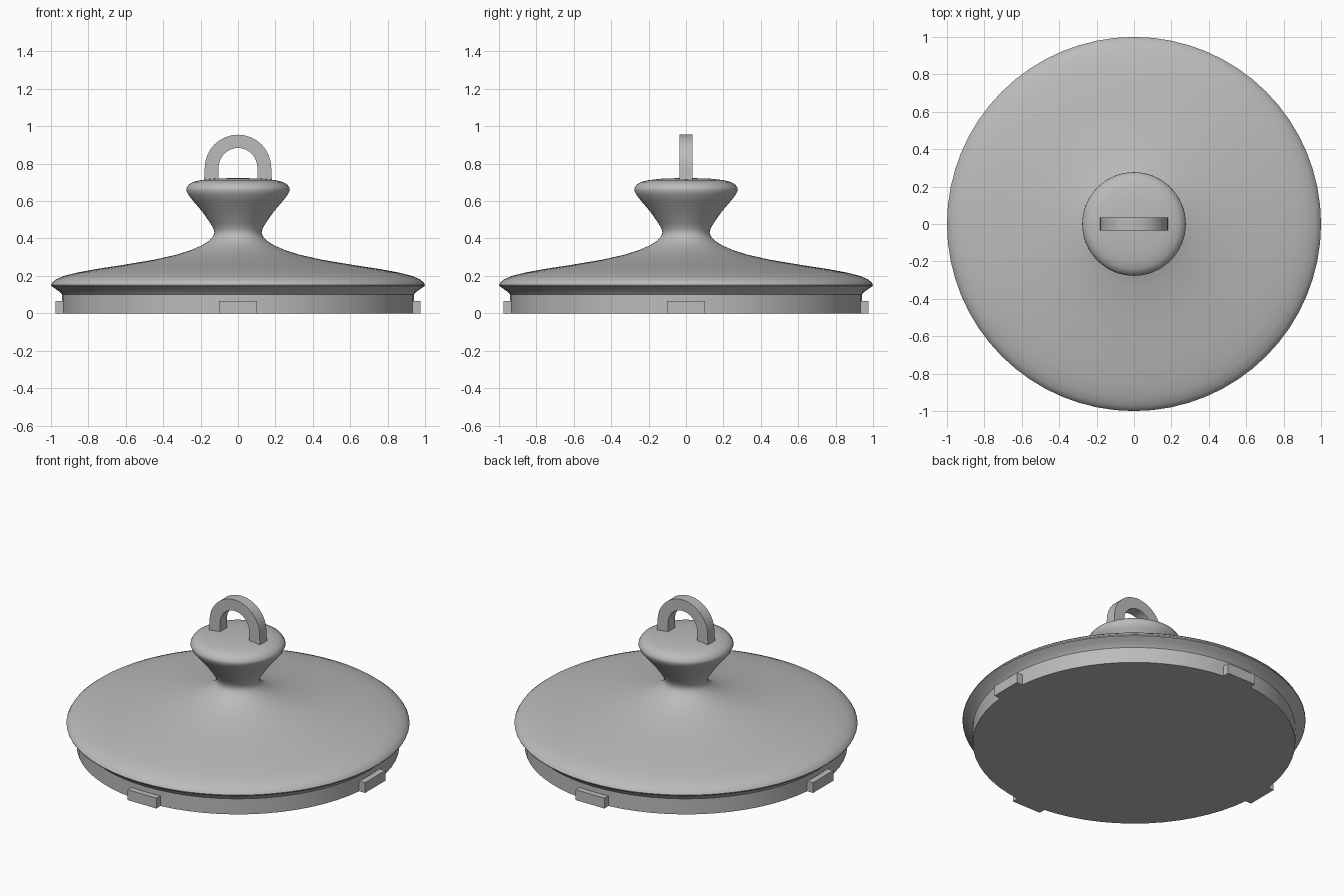
import bpy, bmesh, math
from mathutils import Matrix

if "Cube" in bpy.data.objects:
    bpy.data.objects.remove(bpy.data.objects["Cube"])

mat = bpy.data.materials.new("plain grey")
mat.diffuse_color = (0.5, 0.5, 0.5, 1)
mat.use_nodes = True
mat.node_tree.nodes["Principled BSDF"].inputs["Base Color"].default_value = mat.diffuse_color


def finish(name, bm, angle=35):
    bmesh.ops.recalc_face_normals(bm, faces=bm.faces)
    me = bpy.data.meshes.new(name)
    bm.to_mesh(me)
    bm.free()
    me.materials.append(mat)
    ob = bpy.data.objects.new(name, me)
    bpy.context.collection.objects.link(ob)
    bpy.ops.object.select_all(action='DESELECT')
    ob.select_set(True)
    bpy.context.view_layer.objects.active = ob
    bpy.ops.object.shade_smooth_by_angle(angle=math.radians(angle))
    return ob


def lathe(name, profile, steps=64):
    bm = bmesh.new()
    vs = [bm.verts.new((r, 0, z)) for r, z in profile]
    es = [bm.edges.new(p) for p in zip(vs, vs[1:])]
    bmesh.ops.spin(bm, geom=vs + es, cent=(0, 0, 0), axis=(0, 0, 1),
                   angle=2 * math.pi, steps=steps, use_duplicate=False)
    bmesh.ops.remove_doubles(bm, verts=bm.verts, dist=1e-4)
    return finish(name, bm)


# Lid with plug, flared rim, sloping top, waist and knob
lathe("lid_with_knob", [
    (0, 0), (0.94, 0), (0.94, 0.10), (0.952, 0.114), (0.975, 0.13),
    (0.998, 0.146), (1.0, 0.152), (0.992, 0.166), (0.972, 0.182),
    (0.93, 0.20), (0.86, 0.218), (0.75, 0.238), (0.60, 0.261), (0.45, 0.286),
    (0.33, 0.313), (0.25, 0.338), (0.19, 0.365), (0.15, 0.392),
    (0.132, 0.413), (0.126, 0.432), (0.132, 0.455), (0.15, 0.485),
    (0.19, 0.542), (0.235, 0.595), (0.265, 0.632), (0.277, 0.657),
    (0.276, 0.668), (0.265, 0.687), (0.24, 0.702), (0.20, 0.712),
    (0.13, 0.720), (0, 0.724)])

# Four locking lugs around the plug
for i, side in enumerate(("front", "right", "back", "left")):
    bm = bmesh.new()
    bmesh.ops.create_cube(bm, size=1)
    bmesh.ops.scale(bm, vec=(0.205, 0.075, 0.066), verts=bm.verts)
    bmesh.ops.translate(bm, vec=(0, -0.9385, 0.033), verts=bm.verts)
    bmesh.ops.rotate(bm, cent=(0, 0, 0), verts=bm.verts,
                     matrix=Matrix.Rotation(i * math.pi / 2, 3, 'Z'))
    finish(side + "_lug", bm)

# Arched loop on top of the knob: rectangular section swept over an arch
bm = bmesh.new()
path = [(0.182, 0.104, 0.70, 0.70)]
for k in range(17):
    a = math.pi * k / 16
    path.append((0.178 * math.cos(a), 0.104 * math.cos(a),
                 0.777 + 0.178 * math.sin(a), 0.777 + 0.107 * math.sin(a)))
path.append((-0.182, -0.104, 0.70, 0.70))
rings = [[bm.verts.new(c) for c in ((xo, -0.035, zo), (xo, 0.035, zo),
                                    (xi, 0.035, zi), (xi, -0.035, zi))]
         for xo, xi, zo, zi in path]
for a, b in zip(rings, rings[1:]):
    for j in range(4):
        bm.faces.new((a[j], a[(j + 1) % 4], b[(j + 1) % 4], b[j]))
bm.faces.new(rings[0])
bm.faces.new(rings[-1])
finish("loop_handle", bm)
